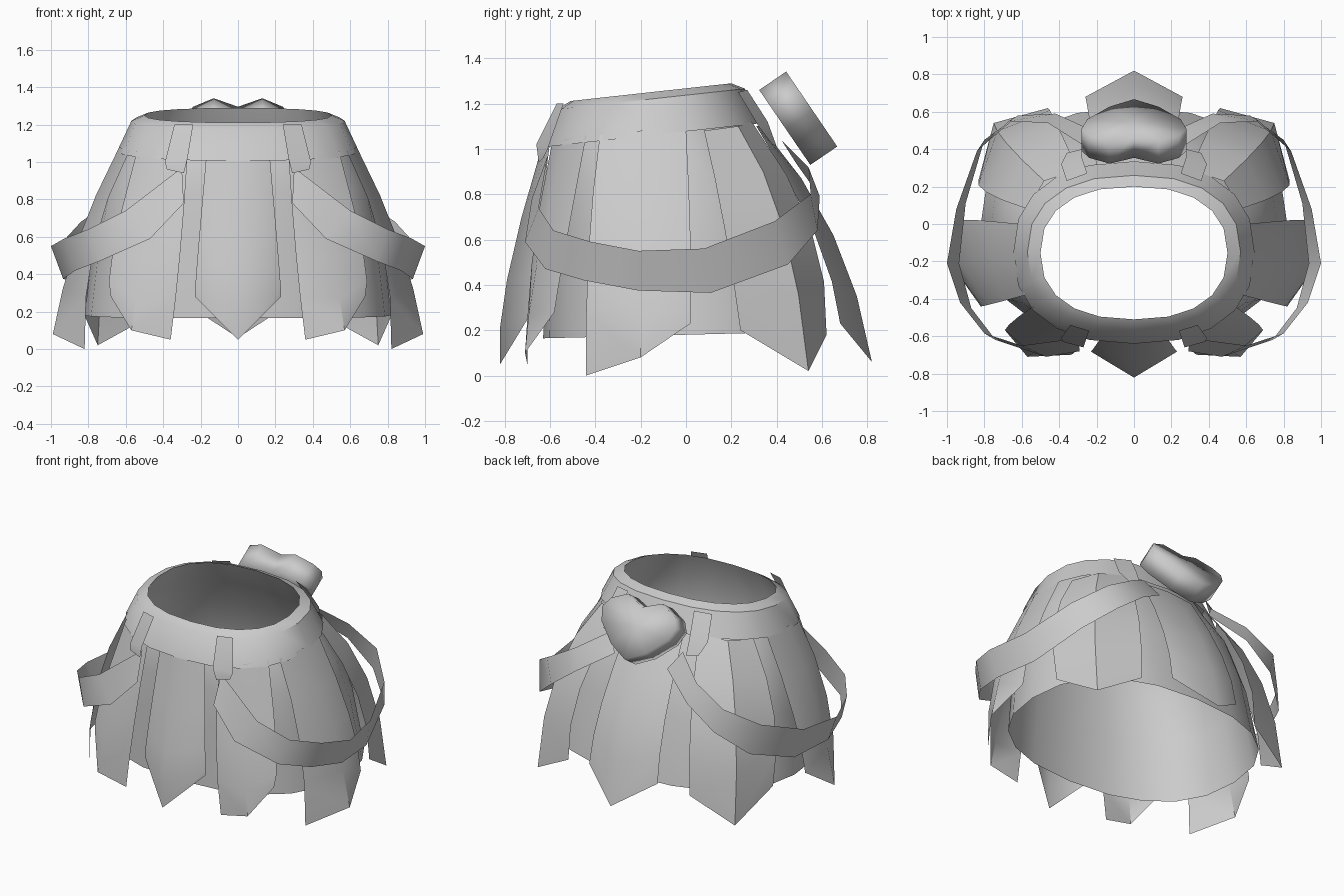
import bpy, bmesh, math
from mathutils import Vector, Matrix

old = bpy.data.objects.get("Cube")
if old:
    bpy.data.objects.remove(old)

grey = bpy.data.materials.new("light_grey")
grey.use_nodes = True
COLOUR = (0.6, 0.6, 0.6, 1)
grey.diffuse_color = COLOUR
grey.node_tree.nodes["Principled BSDF"].inputs["Base Color"].default_value = COLOUR


def finish(name, bm, angle=35, mirror=False):
    """Turn a bmesh into a shaded object, optionally mirrored over x."""
    mesh = bpy.data.meshes.new(name)
    bm.to_mesh(mesh)
    bm.free()
    mesh.materials.append(grey)
    obj = bpy.data.objects.new(name, mesh)
    bpy.context.collection.objects.link(obj)
    bpy.ops.object.select_all(action='DESELECT')
    obj.select_set(True)
    bpy.context.view_layer.objects.active = obj
    bpy.ops.object.shade_smooth_by_angle(angle=math.radians(angle))
    if mirror:
        mod = obj.modifiers.new("Mirror", 'MIRROR')
        mod.merge_threshold = 0.002


def skin(bm, rows, closed=False):
    """Bridge rows of points with quads."""
    grid = [[bm.verts.new(p) for p in row] for row in rows]
    n = len(grid[0])
    for a, b in zip(grid, grid[1:]):
        for i in range(n if closed else n - 1):
            j = (i + 1) % n
            bm.faces.new((a[i], b[i], b[j], a[j]))


def sheet(name, rows, angle=35):
    """Mirrored thin cloth piece whose faces look away from the body."""
    bm = bmesh.new()
    skin(bm, rows)
    bm.normal_update()
    outward = sum(f.normal.xy.dot(f.calc_center_median().xy) for f in bm.faces)
    if outward < 0:
        bmesh.ops.reverse_faces(bm, faces=bm.faces[:])
    finish(name, bm, angle, True)


def panel(name, top, middle, bottom, steps=5):
    """Skirt panel bowed smoothly through three rows of points."""
    rows = []
    for k in range(steps):
        t = k / (steps - 1)
        w = ((1 - t) * (1 - 2 * t), 4 * t * (1 - t), t * (2 * t - 1))
        rows.append([Vector(a) * w[0] + Vector(b) * w[1] + Vector(c) * w[2]
                     for a, b, c in zip(top, middle, bottom)])
    sheet(name, rows)


def ring(rx, front, back, z, slope, n=20):
    """Rounded oval outline, rising towards the back by the slope."""
    cy, ry = (front + back) / 2, (back - front) / 2
    points = []
    for i in range(n):
        a = math.tau * i / n
        c, s = math.cos(a), math.sin(a)
        x = rx * math.copysign(abs(c) ** 0.85, c)
        y = cy + ry * math.copysign(abs(s) ** 0.85, s)
        points.append((x, y, z + slope * (y - cy)))
    return points


def oval_shell(name, rings):
    bm = bmesh.new()
    skin(bm, [ring(*r) for r in rings], closed=True)
    bmesh.ops.recalc_face_normals(bm, faces=bm.faces[:])
    finish(name, bm, 40)


# Underskirt and waistband
oval_shell("underskirt", [
    (0.50, -0.51, 0.20, 1.25, 0.11), (0.61, -0.59, 0.29, 1.07, 0.11),
    (0.71, -0.61, 0.42, 0.88, 0.08), (0.77, -0.62, 0.53, 0.6, 0.05),
    (0.82, -0.63, 0.62, 0.18, 0.025)])
oval_shell("waistband", [
    (0.50, -0.51, 0.20, 1.25, 0.11), (0.57, -0.565, 0.26, 1.22, 0.11),
    (0.645, -0.64, 0.335, 1.06, 0.11)])

# Overlapping skirt panels, pointed at the hem
panel("front_panel",
      [(0.17, -0.6, 1.03), (0, -0.63, 1.03)],
      [(0.22, -0.67, 0.45), (0, -0.79, 0.42)],
      [(0.23, -0.68, 0.28), (0, -0.82, 0.05)])
panel("front_side_panels",
      [(0.27, -0.59, 1.03), (0.42, -0.54, 1.04), (0.54, -0.44, 1.06)],
      [(0.31, -0.68, 0.5), (0.51, -0.66, 0.48), (0.67, -0.54, 0.52)],
      [(0.36, -0.7, 0.05), (0.57, -0.71, 0.1), (0.68, -0.58, 0.28)])
panel("side_panels",
      [(0.58, -0.38, 1.06), (0.635, -0.2, 1.08), (0.61, 0, 1.09)],
      [(0.77, -0.43, 0.55), (0.86, -0.2, 0.57), (0.83, 0.02, 0.6)],
      [(0.82, -0.44, 0), (0.99, -0.2, 0.08), (0.92, 0.02, 0.23)])
panel("back_side_panels",
      [(0.57, 0.08, 1.08), (0.48, 0.23, 1.1), (0.3, 0.29, 1.12)],
      [(0.79, 0.17, 0.65), (0.68, 0.43, 0.65), (0.42, 0.55, 0.65)],
      [(0.83, 0.24, 0.2), (0.75, 0.54, 0.02), (0.46, 0.62, 0.18)])
panel("back_panel",
      [(0.2, 0.31, 1.1), (0, 0.33, 1.1)],
      [(0.24, 0.57, 0.62), (0, 0.65, 0.62)],
      [(0.26, 0.68, 0.23), (0, 0.82, 0.06)])

# Draped straps hanging from front to back on each hip
upper = [(0.3, -0.61, 0.97), (0.6, -0.65, 0.74), (0.8, -0.585, 0.64),
         (0.93, -0.42, 0.59), (1, -0.21, 0.55), (0.95, 0.08, 0.56),
         (0.84, 0.39, 0.68), (0.67, 0.55, 0.8), (0.46, 0.54, 0.92),
         (0.27, 0.42, 1.04)]
lower = [(0.29, -0.68, 0.78), (0.47, -0.71, 0.59), (0.74, -0.62, 0.47),
         (0.87, -0.45, 0.42), (0.935, -0.21, 0.375), (0.9, 0.11, 0.365),
         (0.8, 0.45, 0.49), (0.62, 0.58, 0.64), (0.42, 0.59, 0.79),
         (0.2, 0.49, 0.93)]
sheet("hip_straps", [upper, lower], 50)

# Belt loops holding the strap ends
sheet("front_belt_loops", [
    [(0.24, -0.57, 1.2), (0.34, -0.54, 1.2)],
    [(0.27, -0.66, 1.02), (0.39, -0.61, 1)],
    [(0.29, -0.65, 0.94), (0.38, -0.63, 0.96)]])
sheet("back_belt_loops", [
    [(0.25, 0.27, 1.26), (0.36, 0.23, 1.25)],
    [(0.28, 0.36, 1.12), (0.39, 0.32, 1.1)],
    [(0.28, 0.4, 1.01), (0.36, 0.38, 1.02)]])

# Heart ornament at the back of the waist
half = [(0, -0.2), (0.13, -0.13), (0.25, -0.01), (0.28, 0.08),
        (0.24, 0.145), (0.13, 0.2), (0, 0.145)]
outline = half + [(-x, y) for x, y in half[-2:0:-1]]
bm = bmesh.new()
skin(bm, [[(x, y, z) for x, y in outline] for z in (-0.072, 0.072)], closed=True)
for z in (-0.072, 0.072):
    loop = [v for v in bm.verts if abs(v.co.z - z) < 0.001]
    hub = bm.verts.new((0, 0.02, z))
    for i, v in enumerate(loop):
        bm.faces.new((hub, v, loop[(i + 1) % len(loop)]))
bmesh.ops.recalc_face_normals(bm, faces=bm.faces[:])
bm.transform(Matrix.Translation((0, 0.495, 1.135)) @ Matrix.Rotation(math.radians(124.3), 4, 'X'))
finish("heart_ornament", bm, 180)
